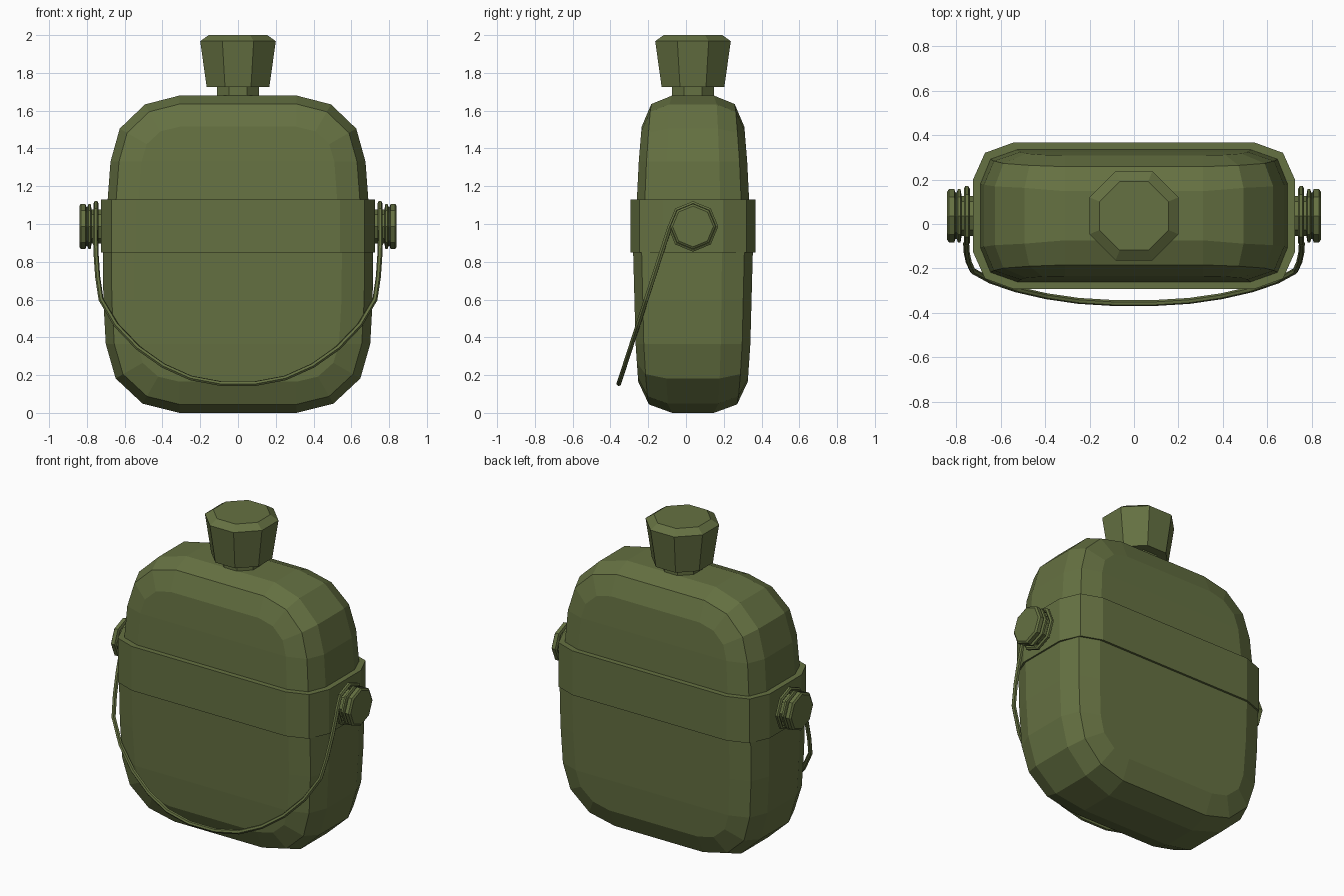
import bpy, bmesh, math
from mathutils import Vector

if "Cube" in bpy.data.objects:
    bpy.data.objects.remove(bpy.data.objects["Cube"])

CY = 0.037  # depth centre of the flask
olive = bpy.data.materials.new("olive_drab")
olive.diffuse_color = (0.130, 0.165, 0.054, 1)
olive.use_nodes = True
olive.node_tree.nodes["Principled BSDF"].inputs["Base Color"].default_value = olive.diffuse_color


def finish(name, bm):
    bmesh.ops.recalc_face_normals(bm, faces=bm.faces)
    me = bpy.data.meshes.new(name)
    bm.to_mesh(me)
    bm.free()
    me.materials.append(olive)
    ob = bpy.data.objects.new(name, me)
    bpy.context.collection.objects.link(ob)
    return ob


def loft(name, rings, cap=True):
    bm = bmesh.new()
    vs = [[bm.verts.new(p) for p in r] for r in rings]
    n = len(vs[0])
    for a, b in zip(vs, vs[1:]):
        for i in range(n):
            bm.faces.new((a[i], a[(i + 1) % n], b[(i + 1) % n], b[i]))
    if cap:
        bm.faces.new(vs[0])
        bm.faces.new(vs[-1])
    return finish(name, bm)


# Flask body: rounded outlines stacked through the depth, thinner at top and bottom
TAPER = [(0, .69), (.05, .84), (.17, .88), (.36, .92), (.85, .96), (1.13, .90),
         (1.33, .87), (1.53, .82), (1.63, .79), (1.68, .69)]


def taper(z):
    for (z0, s0), (z1, s1) in zip(TAPER, TAPER[1:]):
        if z <= z1:
            return s0 + (s1 - s0) * (z - z0) / (z1 - z0)
    return TAPER[-1][1]


def half_outline(inset):
    pts = []
    for a in (90, 60, 30, 0):
        c, s = math.cos(math.radians(a)), math.sin(math.radians(a))
        pts.append((.31 + (.365 - inset) * c, 1.33 + (.35 - inset) * s))
    pts += [(.69 - inset, 1.13), (.715 - inset, .85), (.713 - inset, .6)]
    for a in (0, 30, 60, 90):
        c, s = math.cos(math.radians(a)), math.sin(math.radians(a))
        pts.append((.31 + (.39 - inset) * c, .365 - (.365 - inset) * s))
    return pts


def body_ring(inset, depth, side):
    half = half_outline(inset)
    full = half + [(-x, z) for x, z in reversed(half)]
    return [(x, CY + side * depth * taper(z), z) for x, z in full]


LAYERS = [(.165, .33), (.045, .283), (0, .16)]
rings = [body_ring(i, d, -1) for i, d in LAYERS] + [body_ring(i, d, 1) for i, d in reversed(LAYERS)]
bm = bmesh.new()
vs = [[bm.verts.new(p) for p in r] for r in rings]
n = len(vs[0])
for a, b in zip(vs, vs[1:]):
    for i in range(n):
        bm.faces.new((a[i], a[(i + 1) % n], b[(i + 1) % n], b[i]))
for r in (vs[0], vs[-1]):  # front and back panels in level strips
    for i in range(n // 2 - 1):
        bm.faces.new((r[i], r[i + 1], r[n - 2 - i], r[n - 1 - i]))
finish("flask_body", bm)

# Strap band around the middle
quarter = [(.725, .16), (.67, .283), (.54, .33)]
section = (quarter + [(-x, y) for x, y in reversed(quarter)]
           + [(-x, -y) for x, y in quarter] + [(x, -y) for x, y in reversed(quarter)])
loft("middle_band", [[(x, CY + y, z) for x, y in section] for z in (.85, 1.13)])


# Neck and stopper, octagons with flat sides to the axes
def octagon_z(apothem, z):
    r = apothem / math.cos(math.pi / 8)
    return [(r * math.cos(math.pi / 8 + k * math.pi / 4),
             CY + r * math.sin(math.pi / 8 + k * math.pi / 4), z) for k in range(8)]


loft("neck", [octagon_z(.112, 1.62), octagon_z(.112, 1.75)])
loft("stopper", [octagon_z(a, z) for a, z in ((.166, 1.725), (.2, 1.968), (.155, 2.0))])


# Pivot knobs on both sides
def octagon_x(r, x):
    return [(x, CY + r * math.cos(k * math.pi / 4),
             .987 + r * math.sin(k * math.pi / 4)) for k in range(8)]


PROFILE = [(.09, .69), (.09, .775), (.12, .78), (.12, .792), (.104, .797),
           (.104, .803), (.12, .808), (.12, .832), (.108, .84)]
for side, label in ((1, "right"), (-1, "left")):
    loft(label + "_pivot_knob", [octagon_x(r, side * x) for r, x in PROFILE])

# Wire handle: a swinging bail with an eye around each pivot
arc = [(.755, .987), (.752, .85), (.743, .72), (.725, .6), (.645, .465), (.53, .345),
       (.395, .25), (.25, .185), (.09, .155)]
bail = [(x, -.085 - (.987 - z) * .325, z) for x, z in arc]
bail += [(-x, y, z) for x, y, z in reversed(bail)]
cu = bpy.data.curves.new("wire_handle", 'CURVE')
cu.dimensions = '3D'
cu.bevel_depth = .0135
cu.bevel_resolution = 1
cu.use_fill_caps = True
for pts, closed in ((bail, False), (octagon_x(.122, .752), True), (octagon_x(.122, -.752), True)):
    sp = cu.splines.new('POLY')
    sp.points.add(len(pts) - 1)
    for p, co in zip(sp.points, pts):
        p.co = (*co, 1)
    sp.use_cyclic_u = closed
    sp.use_smooth = False
cu.materials.append(olive)
handle = bpy.data.objects.new("wire_handle", cu)
bpy.context.collection.objects.link(handle)
bpy.context.view_layer.objects.active = handle
handle.select_set(True)
bpy.ops.object.convert(target='MESH')
